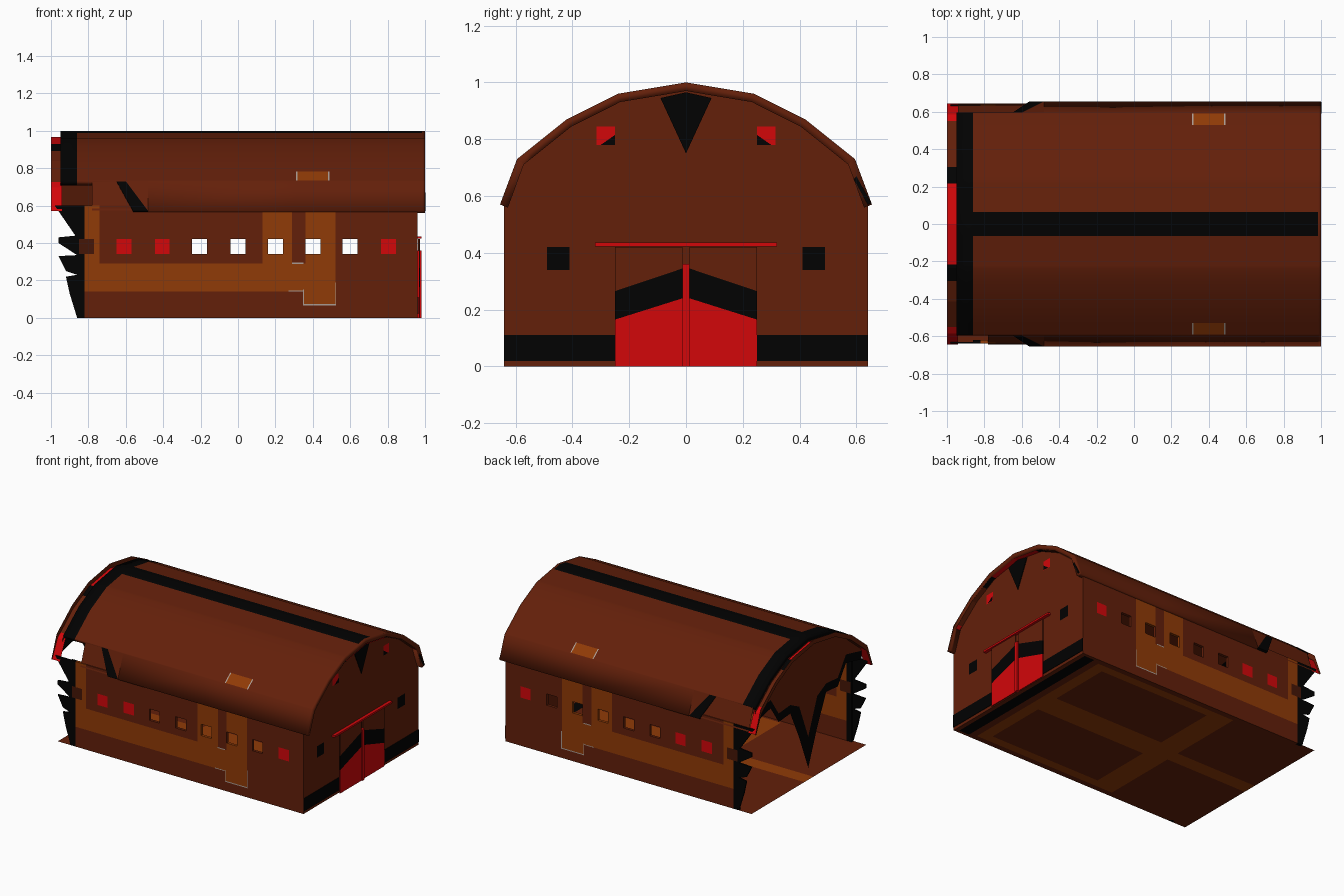
import bpy, bmesh, math

if "Cube" in bpy.data.objects:
    bpy.data.objects.remove(bpy.data.objects["Cube"])

# ---------- colours ----------
def colour(name, r, g, b):
    m = bpy.data.materials.new(name)
    m.diffuse_color = (r, g, b, 1)
    m.use_nodes = True
    m.node_tree.nodes["Principled BSDF"].inputs["Base Color"].default_value = m.diffuse_color
    return m

MATS = [colour("barn_brown", .125, .014, .003), colour("burnt_orange", .28, .043, .002),
        colour("signal_red", .65, .002, .003), colour("soot_black", .0005, .0005, .0005),
        colour("dark_brown", .06, .008, .002), colour("pale_grey", .40, .33, .29)]
BROWN, ORANGE, RED, BLACK, DARK, GREY = range(6)

# ---------- helpers ----------
def build(name, faces, thick=0, offset=-1):
    """faces: list of (points, material number); optional shell thickness"""
    bm = bmesh.new()
    for pts, mat in faces:
        f = bm.faces.new([bm.verts.new(p) for p in pts])
        f.material_index = mat
    bmesh.ops.remove_doubles(bm, verts=bm.verts, dist=1e-5)
    bmesh.ops.dissolve_degenerate(bm, edges=bm.edges, dist=1e-5)
    me = bpy.data.meshes.new(name)
    bm.to_mesh(me)
    bm.free()
    for m in MATS:
        me.materials.append(m)
    ob = bpy.data.objects.new(name, me)
    bpy.context.collection.objects.link(ob)
    if thick:
        s = ob.modifiers.new("shell", 'SOLIDIFY')
        s.thickness, s.offset = thick, offset
    return ob

def grid(us, vs, place, rule):
    """cells coloured by rule(u, v); None leaves a hole"""
    us, vs, out = sorted(set(us)), sorted(set(vs)), []
    for a, b in zip(us, us[1:]):
        for c, d in zip(vs, vs[1:]):
            mat = rule((a + b) / 2, (c + d) / 2)
            if mat is None:
                continue
            pts = []
            for p in (place(a, c), place(b, c), place(b, d), place(a, d)):
                if p not in pts:
                    pts.append(p)
            if len(pts) > 2:
                out.append((pts, mat))
    return out

def both(vals):
    return [s * v for v in vals for s in (1, -1)]

ARCH = [(0, 1.0), (.24, .96), (.42, .87), (.595, .73), (.655, .57)]

def arch(y):
    y = abs(y)
    for (a, p), (b, q) in zip(ARCH, ARCH[1:]):
        if y <= b + 1e-6:
            return p + (q - p) * (y - a) / (b - a)
    return ARCH[-1][1]

# ---------- curved roof ----------
def roof_rule(x, y):
    y = abs(y)
    if y > .595 and x < -.48:                     # torn eave
        return None
    if x > .985:
        return BROWN
    if y < .065 or x < -.86:
        return BLACK
    if .31 < x < .49 and .53 < y < .59:
        return ORANGE if .318 < x < .482 else GREY
    return BROWN

def soffit_rule(x, y):
    y = abs(y)
    return RED if y < .22 or y > .56 else BLACK if y < .31 else BROWN

def on_roof(x, y):
    return (x, y, arch(y))

def under_roof(x, y):
    return (x, y * .985, arch(y) - .033 * (abs(y) < .6))

ys = both([0, .065, .22, .24, .31, .42, .53, .56, .59, .595, .655])
roof = build("roof", grid([-.95, -.86, -.48, .31, .318, .482, .49, .985, 1], ys, on_roof, roof_rule), .03)
bpy.context.view_layer.objects.active = roof
roof.select_set(True)
bpy.ops.object.shade_smooth_by_angle(angle=math.radians(50))
roof.select_set(False)

# soffit strips at both gable ends, and the fascia on the broken end
build("left_soffit", grid([-1, -.94], ys, under_roof, soffit_rule))
build("right_soffit", [([(x, y, z - .003) for x, y, z in p], m)
                       for p, m in grid([.965, .998], ys, under_roof, soffit_rule)])
sy = sorted(set(ys))
build("left_fascia", [([under_roof(-1, a), under_roof(-1, b), on_roof(-1, b), on_roof(-1, a)], BROWN)
                      for a, b in zip(sy, sy[1:])])

# torn eave edges, and the lining behind them
for s, side, o in ((-1, "front", 1), (1, "back", -1)):
    tear = [([(-.65, .595), (-.6, .595), (-.48, .655), (-.56, .655)], BLACK),
            ([(-.6, .595), (-.48, .595), (-.48, .655)], BROWN)]
    build(side + "_torn_eave", [([on_roof(x, s * y) for x, y in p], m) for p, m in tear], .02, o)
    x0 = -.78 if s < 0 else -.94
    build(side + "_eave_lining", [([(x, s * y, z) for x, y, z in
          ((x0, .59, .73), (-.56, .59, .73), (-.56, .643, .575), (x0, .643, .575))], BROWN)])

# ---------- side walls ----------
WIN = [-.81, -.61, -.405, -.205, 0, .2, .4, .6, .805]

def wall_rule(x, z):
    if .34 < z < .42:
        for i, w in enumerate(WIN):
            if abs(x - w) < .04:
                return {0: DARK, 1: RED, 2: RED, 8: RED}.get(i)
    if x < -.82:
        return BLACK
    if .14 < z < .29 and x < .52:
        return ORANGE
    if z > .29 and (x < -.74 or .13 < x < .29 or .36 < x < .52):
        return ORANGE
    if .07 < z < .14 and .35 < x < .52:
        return ORANGE
    return BROWN

wx = [-.86, -.82, -.74, .13, .29, .35, .36, .52, .96] + [w + d for w in WIN for d in (-.04, .04)]
TEETH = [[(-.86, .6), (-.98, .6), (-.87, .44), (-.86, .44)],
         [(-.86, .44), (-.96, .43), (-.96, .40), (-.86, .335)],
         [(-.86, .335), (-.96, .33), (-.92, .25), (-.86, .23)],
         [(-.86, .23), (-.92, .22), (-.90, .13), (-.86, 0)]]
OUTLINE = [(.29, .295, .35, .288), (.52, .19, .525, .07), (.35, .073, .525, .066),
           (.347, .15, .352, .066), (.27, .145, .35, .14)]
for s, side, o in ((-1, "front", -1), (1, "back", 1)):
    def on_wall(x, z, s=s):
        return (round(x, 4), s * .64, z)
    build(side + "_wall", grid(wx, [0, .07, .14, .29, .34, .42, .6], on_wall, wall_rule), .02, o)
    build(side + "_wall_torn_edge", [([on_wall(*p) for p in t], BLACK) for t in TEETH], .01, o)
    build(side + "_wall_outline", [([(x, s * .643, z) for x, z in
          ((a, d), (c, d), (c, b), (a, b))], GREY) for a, b, c, d in OUTLINE])

# ---------- sound end wall ----------
def end_rule(y, z):
    y = abs(y)
    if .34 < z < .42 and .41 < y < .49:
        return BLACK
    if .78 < z < .845 and .25 < y < .315:
        return RED
    return BROWN

def on_end(y, z):
    return (.96, y, round(min(z, arch(y) - .025), 5))

build("right_end_wall", grid(both([0, .24, .25, .315, .41, .42, .49, .595, .64]),
      [0, .34, .42, .5, .78, .845, 1], on_end, end_rule), .02)

# painted marks: peak, foot band, eave corners, window shadows
def plate(name, x, polys, thick=.006):
    return build(name, [([(x, y, z) for y, z in p], m) for p, m in polys], thick, 1)

plate("peak_marking", .961, [([(-.09, .945), (0, .75), (.09, .945), (0, .965)], BLACK)])
plate("foot_band", .961, [([(-.64, .02), (.64, .02), (.64, .11), (-.64, .11)], BLACK)], .004)
for s in (1, -1):
    plate("eave_corner", .975, [([(s * y, z) for y, z in
          ((.60, .67), (.59, .66), (.64, .57), (.652, .575))], BLACK)], .028)
    build("loft_window_corner", [([(.963, s * y, z) for y, z in
          ((.25, .78), (.30, .78), (.25, .815))], BLACK)])

    # sliding door with chevron
    def q(a, b, c, d, m):
        return ([(s * .25, a), (s * .012, b), (s * .012, d), (s * .25, c)], m)
    plate("door", .968, [q(0, 0, .165, .24, RED), q(.165, .24, .265, .345, BLACK),
                         q(.265, .345, .42, .42, BROWN)])

def box(name, x0, x1, y0, y1, z0, z1, mat):
    bpy.ops.mesh.primitive_cube_add(size=1, location=((x0 + x1) / 2, (y0 + y1) / 2, (z0 + z1) / 2))
    ob = bpy.context.object
    ob.name, ob.scale = name, (x1 - x0, y1 - y0, z1 - z0)
    ob.data.materials.append(MATS[mat])

box("door_post", .96, .98, -.012, .012, 0, .36, RED)
box("door_rail", .96, .982, -.32, .32, .423, .436, RED)

# ---------- broken end wall ----------
EDGE = [(0, .08), (.10, .33), (.2, .54), (.33, .53), (.42, .66), (.595, .62)]
faces = []
for s in (1, -1):
    for (a, p), (b, r) in zip(EDGE, EDGE[1:]):
        mid = [(y, z + (.22 if y < .15 else .06)) for y, z in ((a, p), (b, r))]
        top = [(b, arch(b) - .025), (a, arch(a) - .025)]
        for pts, m in (([(a, p), (b, r), mid[1], mid[0]], BLACK), (mid + top, BROWN)):
            faces.append(([(-.955, s * y, z) for y, z in pts], m))
build("left_end_wall", faces)

# ---------- floor ----------
def floor_rule(x, y):
    y = abs(y)
    if .85 < x < .93:
        return BLACK
    if -.15 < x < .72 and .09 < y < .54:
        return BROWN
    if -.32 < x < .8 and y < .6 or y < .05 and x < .8:
        return ORANGE
    return BROWN

build("floor", grid([-.96, -.4, -.32, -.15, .72, .8, .85, .93, .96],
      both([.05, .09, .54, .6, .64]), lambda x, y: (x, y, 0), floor_rule))
